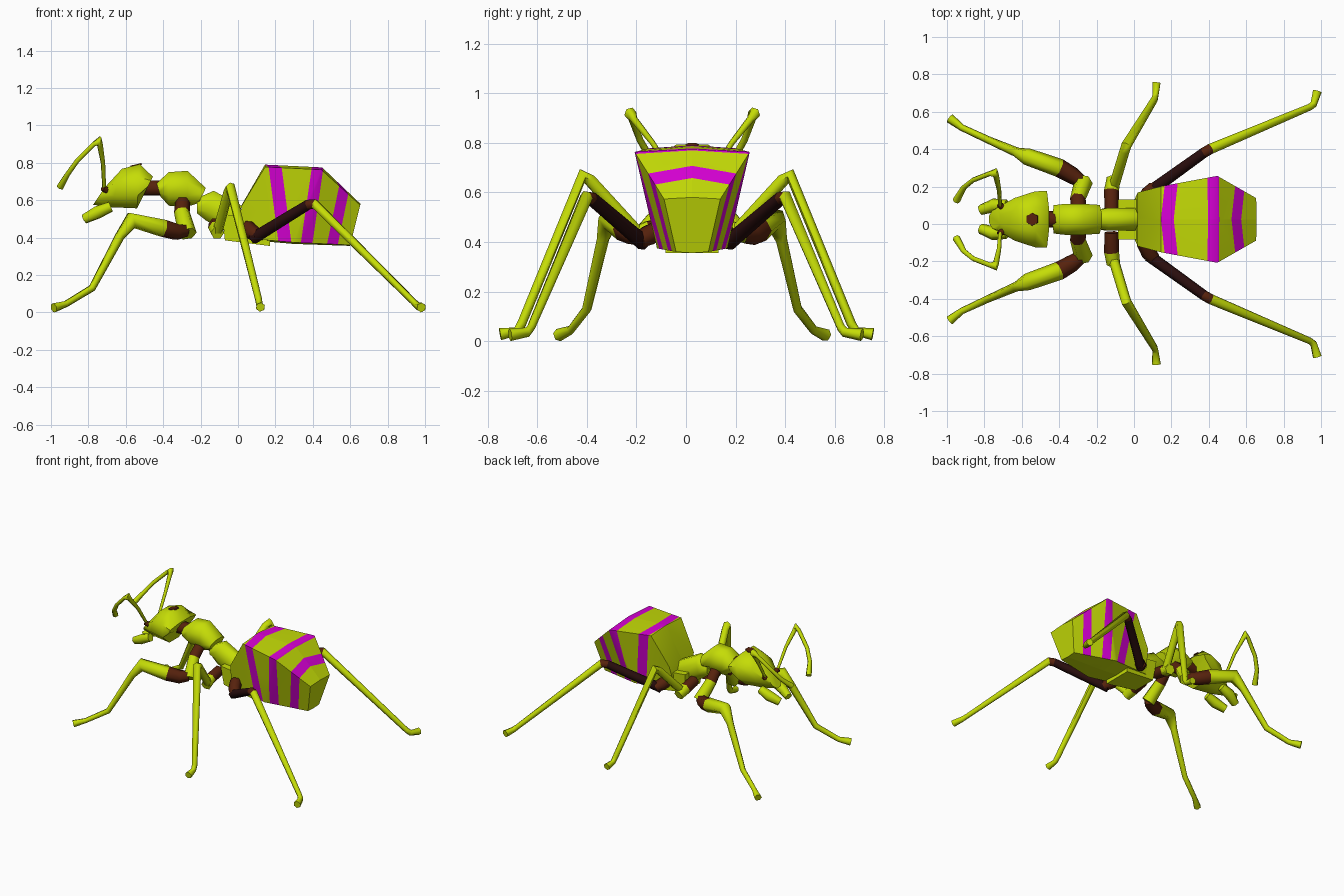
import bpy, bmesh, math
from mathutils import Vector

BODY_Y = 0.025          # body centre line


def material(name, rgb):
    m = bpy.data.materials.new(name)
    m.diffuse_color = (*rgb, 1)
    return m


MATS = {"g": material("lime", (0.56, 0.72, 0.002)),
        "m": material("magenta", (0.70, 0.0, 0.68)),
        "b": material("brown", (0.095, 0.016, 0.004)),
        "d": material("dark brown", (0.022, 0.004, 0.004))}
SLOT = {k: i for i, k in enumerate(MATS)}


def finish(name, bm, angle=58):
    bmesh.ops.recalc_face_normals(bm, faces=bm.faces)
    me = bpy.data.meshes.new(name)
    bm.to_mesh(me)
    bm.free()
    for m in MATS.values():
        me.materials.append(m)
    me.shade_smooth()
    me.set_sharp_from_angle(angle=math.radians(angle))
    ob = bpy.data.objects.new(name, me)
    bpy.context.collection.objects.link(ob)
    return ob


def skin(bm, rings, cols):
    """Join rings of vertices; cols gives one colour letter per span."""
    n = len(rings[0])
    for a, b, c in zip(rings, rings[1:], cols):
        for i in range(n):
            j = (i + 1) % n
            bm.faces.new((a[i], a[j], b[j], b[i])).material_index = SLOT[c]
    for ring, c in ((rings[0], cols[0]), (rings[-1], cols[-1])):
        bm.faces.new(ring).material_index = SLOT[c]


OCT = [(math.sin(math.radians(a)) * 1.08, 0.5 + 0.54 * math.cos(math.radians(a)))
       for a in (22.5, 67.5, 112.5, 157.5, 202.5, 247.5, 292.5, 337.5)]
WEDGE = [(0, 1), (1, 0.97), (1, 0.5), (1, 0), (0, -0.02), (-1, 0), (-1, 0.5), (-1, 0.97)]
BOX = [(1, 1), (1, 0), (-1, 0), (-1, 1)]


def loft(rings, profile, col="g"):
    """Rings: top x, top z, bottom x, bottom z, top half width, bottom half width."""
    bm = bmesh.new()
    loops = []
    for xt, zt, xb, zb, wt, wb in rings:
        loops.append([bm.verts.new((xb + (xt - xb) * v,
                                    BODY_Y + u * (wb + (wt - wb) * v),
                                    zb + (zt - zb) * v)) for u, v in profile])
    skin(bm, loops, col * (len(rings) - 1))
    return bm


def tube(name, pts, cols, side=1, centre=BODY_Y, n=6):
    """Points: x, y, z, radius; y is mirrored by side about centre."""
    bm = bmesh.new()
    p = [Vector((x, y * side + centre, z)) for x, y, z, r in pts]
    ref, loops = Vector((0.05, 0.1, 1)), []
    if abs((p[1] - p[0]).normalized().z) > 0.9:
        ref = Vector((1, 0, 0))
    for i, q in enumerate(p):
        d = Vector()
        if i:
            d += (q - p[i - 1]).normalized()
        if i < len(p) - 1:
            d += (p[i + 1] - q).normalized()
        d.normalize()
        ref = (ref - d * ref.dot(d)).normalized()
        w = d.cross(ref)
        r = pts[i][3]
        loops.append([bm.verts.new(q + r * (ref * math.cos(t) + w * math.sin(t)))
                      for t in (math.tau * (k + 0.5) / n for k in range(n))])
    skin(bm, loops, cols)
    return finish(name, bm, 65)


# Abdomen with three slanted stripes cut into it, each bent at the centre line
bm = loft([(0.02, 0.575, 0.00, 0.40, 0.145, 0.10),
           (0.144, 0.79, 0.17, 0.385, 0.178, 0.125),
           (0.45, 0.775, 0.30, 0.374, 0.235, 0.142),
           (0.655, 0.58, 0.60, 0.36, 0.115, 0.065)], WEDGE)
# top point, bottom point, half width, backward bend per unit of y
STRIPES = [((0.178, 0.79), (0.235, 0.39), 0.034, 0.10),
           ((0.425, 0.77), (0.37, 0.39), 0.031, 0.0),
           ((0.545, 0.67), (0.495, 0.38), 0.030, 0.14)]


def half_geom(s):
    faces = [f for f in bm.faces if (f.calc_center_median().y - BODY_Y) * s > 0]
    return faces + list({e for f in faces for e in f.edges}) + list({v for f in faces for v in f.verts})


bmesh.ops.bisect_plane(bm, geom=bm.verts[:] + bm.edges[:] + bm.faces[:],
                       plane_co=(0, BODY_Y, 0), plane_no=(0, 1, 0))
for (xt, zt), (xb, zb), half, bend in STRIPES:
    for off in (-half, half):
        for s in (1, -1):
            bmesh.ops.bisect_plane(bm, geom=half_geom(s), plane_co=(xt + off, BODY_Y, zt),
                                   plane_no=(1, -s * bend, -(xt - xb) / (zt - zb)))
bmesh.ops.recalc_face_normals(bm, faces=bm.faces)
for f in bm.faces:
    f.normal_update()
    c = f.calc_center_median()
    for (xt, zt), (xb, zb), half, bend in STRIPES:
        mid = xt + (xb - xt) * (zt - c.z) / (zt - zb) + bend * abs(c.y - BODY_Y)
        if abs(c.x - mid) < half and f.normal.z > -0.6:      # plain belly
            f.material_index = SLOT["m"]
finish("abdomen", bm, 45)

# Waist block, rear thorax, front thorax, head
finish("waist", loft([(-0.085, 0.525, -0.07, 0.385, 0.107, 0.09),
                      (0.17, 0.50, 0.17, 0.355, 0.107, 0.107)], BOX))
finish("rear_thorax", loft([(-0.22, 0.61, -0.22, 0.53, 0.045, 0.045),
                            (-0.13, 0.65, -0.17, 0.49, 0.06, 0.06),
                            (0.02, 0.57, -0.02, 0.41, 0.06, 0.06)], OCT))
finish("front_thorax", loft([(-0.435, 0.69, -0.415, 0.62, 0.078, 0.07),
                             (-0.37, 0.75, -0.37, 0.57, 0.083, 0.083),
                             (-0.27, 0.757, -0.27, 0.565, 0.083, 0.083),
                             (-0.172, 0.665, -0.21, 0.585, 0.08, 0.07)], OCT))
finish("head", loft([(-0.455, 0.725, -0.49, 0.655, 0.155, 0.145),
                     (-0.525, 0.793, -0.54, 0.556, 0.158, 0.13),
                     (-0.62, 0.768, -0.68, 0.562, 0.125, 0.09),
                     (-0.715, 0.665, -0.775, 0.575, 0.06, 0.045)], OCT))
tube("neck", [(-0.51, 0, 0.665, 0.045), (-0.41, 0, 0.665, 0.045)], "b")
tube("head_spot", [(-0.543, 0, 0.783, 0.036), (-0.545, 0, 0.7915, 0.034)], "b")

for s, side in ((1, "left"), (-1, "right")):
    # Jaws and antennae
    tube(side + "_jaw", [(-0.68, 0.075, 0.565, 0.03), (-0.75, 0.075, 0.535, 0.037),
                         (-0.82, 0.05, 0.50, 0.028)], "gg", s)
    tube(side + "_antenna_socket", [(-0.69, 0.055, 0.645, 0.020),
                                    (-0.722, 0.08, 0.665, 0.016)], "b", s)
    tube(side + "_antenna", [(-0.715, 0.07, 0.66, 0.010), (-0.722, 0.16, 0.80, 0.012),
                             (-0.738, 0.235, 0.895, 0.016), (-0.742, 0.25, 0.918, 0.026),
                             (-0.77, 0.245, 0.90, 0.014), (-0.86, 0.21, 0.81, 0.014),
                             (-0.91, 0.17, 0.74, 0.015), (-0.95, 0.10, 0.672, 0.021)],
         "ggggggg", s)

    # Front leg
    tube(side + "_front_hip", [(-0.295, 0.04, 0.60, 0.040), (-0.30, 0.11, 0.535, 0.042),
                               (-0.27, 0.20, 0.42, 0.050)], "bg", s)
    tube(side + "_front_leg", [(-0.28, 0.20, 0.435, 0.035), (-0.33, 0.235, 0.43, 0.046),
                               (-0.40, 0.275, 0.45, 0.050), (-0.57, 0.335, 0.492, 0.046),
                               (-0.63, 0.36, 0.41, 0.026), (-0.78, 0.425, 0.13, 0.020),
                               (-0.92, 0.49, 0.045, 0.018), (-0.985, 0.54, 0.024, 0.026)],
         "bbggggg", s)

    # Middle leg
    tube(side + "_middle_hip", [(-0.12, 0.06, 0.47, 0.038), (-0.12, 0.165, 0.45, 0.040),
                                (-0.11, 0.23, 0.425, 0.036)], "bg", s, 0.015)
    tube(side + "_middle_leg", [(-0.11, 0.19, 0.43, 0.028), (-0.05, 0.39, 0.65, 0.027),
                                (-0.04, 0.42, 0.668, 0.028), (0.11, 0.665, 0.07, 0.019),
                                (0.115, 0.685, 0.04, 0.018), (0.12, 0.752, 0.028, 0.025)],
         "ggggg", s, 0.002)

    # Hind leg
    tube(side + "_hind_hip", [(0.05, 0.10, 0.455, 0.040), (0.08, 0.16, 0.425, 0.042),
                              (0.11, 0.195, 0.405, 0.033)], "bb", s, 0.005)
    tube(side + "_hind_leg", [(0.08, 0.17, 0.395, 0.032), (0.375, 0.382, 0.576, 0.028),
                              (0.41, 0.402, 0.580, 0.028), (0.94, 0.625, 0.055, 0.018),
                              (0.96, 0.64, 0.036, 0.020), (0.98, 0.71, 0.026, 0.026)],
         "dbggg", s, 0.0)
